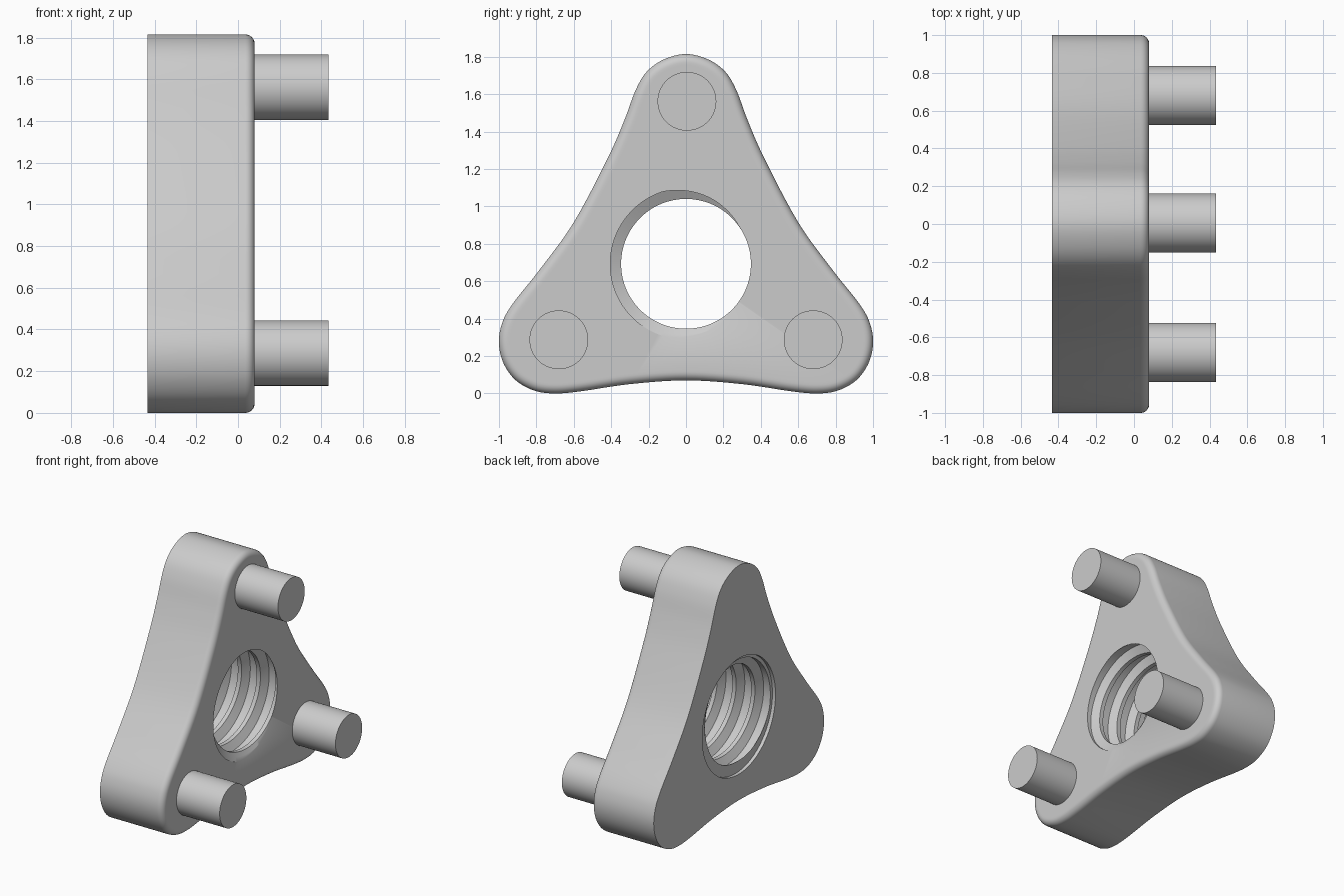
import bpy, bmesh
from math import pi, sin, cos, atan2, radians
from mathutils import Vector, Matrix

cube = bpy.data.objects.get("Cube")
if cube:
    bpy.data.objects.remove(cube, do_unlink=True)

grey = bpy.data.materials.new("plain_grey")
grey.use_nodes = True
grey.diffuse_color = (0.6, 0.6, 0.6, 1)
grey.node_tree.nodes["Principled BSDF"].inputs["Base Color"].default_value = (0.6, 0.6, 0.6, 1)

BACK, FRONT, TIP = -0.435, 0.08, 0.435
FILLET = 0.045
HOLE_Z = 0.693
CREST, ROOT, RIM = 0.347, 0.405, 0.43
PITCH, RIM_DEPTH = 0.155, 0.025


def finish(bm, name):
    bmesh.ops.recalc_face_normals(bm, faces=bm.faces)
    mesh = bpy.data.meshes.new(name)
    bm.to_mesh(mesh)
    bm.free()
    mesh.materials.append(grey)
    obj = bpy.data.objects.new(name, mesh)
    bpy.context.collection.objects.link(obj)
    bpy.ops.object.select_all(action='DESELECT')
    obj.select_set(True)
    bpy.context.view_layer.objects.active = obj
    bpy.ops.object.shade_smooth_by_angle(angle=radians(30))
    return obj


def smooth_loop(points, steps):
    """Closed spline through the points."""
    out, n = [], len(points)
    for i in range(n):
        a, b, c, d = (points[(i + k) % n] for k in (-1, 0, 1, 2))
        for s in range(steps):
            t = s / steps
            out.append(0.5 * (2 * b + (c - a) * t + (2 * a - 5 * b + 4 * c - d) * t ** 2
                              + (3 * b - a - 3 * c + d) * t ** 3))
    return out


# Three-lobed outline in (y, z): one half, then mirrored
half = [Vector(p) for p in (
    (0, 1.815), (0.12, 1.785), (0.21, 1.72), (0.27, 1.62), (0.33, 1.46), (0.42, 1.255),
    (0.6, 0.915), (0.78, 0.665), (0.93, 0.475), (0.985, 0.37), (1, 0.265), (0.975, 0.16),
    (0.91, 0.07), (0.81, 0.015), (0.7, 0), (0.56, 0.012), (0.3, 0.05), (0, 0.07))]
control = half + [Vector((-p.x, p.y)) for p in half[-2:0:-1]]
outline = smooth_loop(control, 6)


def turn(p):
    return atan2(p.y - HOLE_Z, p.x) / (2 * pi) % 1.0


outline.sort(key=turn)


# Threaded bore: breakpoints along one pitch, and the radius at any phase
breaks = (-0.1, 0.1, 0.2, 0.3, 0.5, 0.7, 0.8)


def thread_radius(phase):
    distance = abs((phase + 0.5) % 1.0 - 0.5)
    rise = min(max((distance - 0.1) / 0.2, 0), 1)
    return CREST + (ROOT - CREST) * rise


def bore_column(t):
    points = []
    for j in range(1, -7, -1):
        for b in reversed(breaks):
            x = FRONT + PITCH * (j + b + t)
            x = min(max(x, BACK + RIM_DEPTH), FRONT)
            points.append((x, thread_radius((x - FRONT) / PITCH - t)))
    return points + [(BACK + RIM_DEPTH, RIM), (BACK, RIM)]


# Each column runs round the section: back edge, side, fillet, front face, bore, back
def column(i):
    n = len(outline)
    p = outline[i % n]
    tangent = (outline[(i + 1) % n] - outline[i % n - 1]).normalized()
    inward = Vector((-tangent.y, tangent.x))
    section = [(BACK, 0)]
    for k in range(7):
        a = k / 6 * pi / 2
        section.append((FRONT - FILLET * (1 - sin(a)), FILLET * (1 - cos(a))))
    section.append((FRONT, FILLET + 0.012))
    points = []
    for x, inset in section:
        q = p + inward * inset
        points.append((x, q.x, q.y))
    t = turn(p)
    for x, r in bore_column(t + i // n):
        points.append((x, r * cos(2 * pi * t), HOLE_Z + r * sin(2 * pi * t)))
    return points


bm = bmesh.new()
columns = [[bm.verts.new(co) for co in column(i)] for i in range(len(outline) + 1)]
for left, right in zip(columns, columns[1:]):
    for k in range(len(left)):
        m = (k + 1) % len(left)
        bm.faces.new((left[k], right[k], right[m], left[m]))
bmesh.ops.remove_doubles(bm, verts=bm.verts, dist=0.0002)
finish(bm, "threaded_body")

# Three round pegs on the front plate
PEG_RADIUS, PEG_ROOT = 0.157, 0.03
for name, y, z in (("top_peg", 0.005, 1.562), ("left_peg", 0.68, 0.287), ("right_peg", -0.68, 0.287)):
    bm = bmesh.new()
    place = Matrix.Translation(((PEG_ROOT + TIP) / 2, y, z)) @ Matrix.Rotation(pi / 2, 4, 'Y')
    bmesh.ops.create_cone(bm, cap_ends=True, segments=64, radius1=PEG_RADIUS,
                          radius2=PEG_RADIUS, depth=TIP - PEG_ROOT, matrix=place)
    finish(bm, name)
